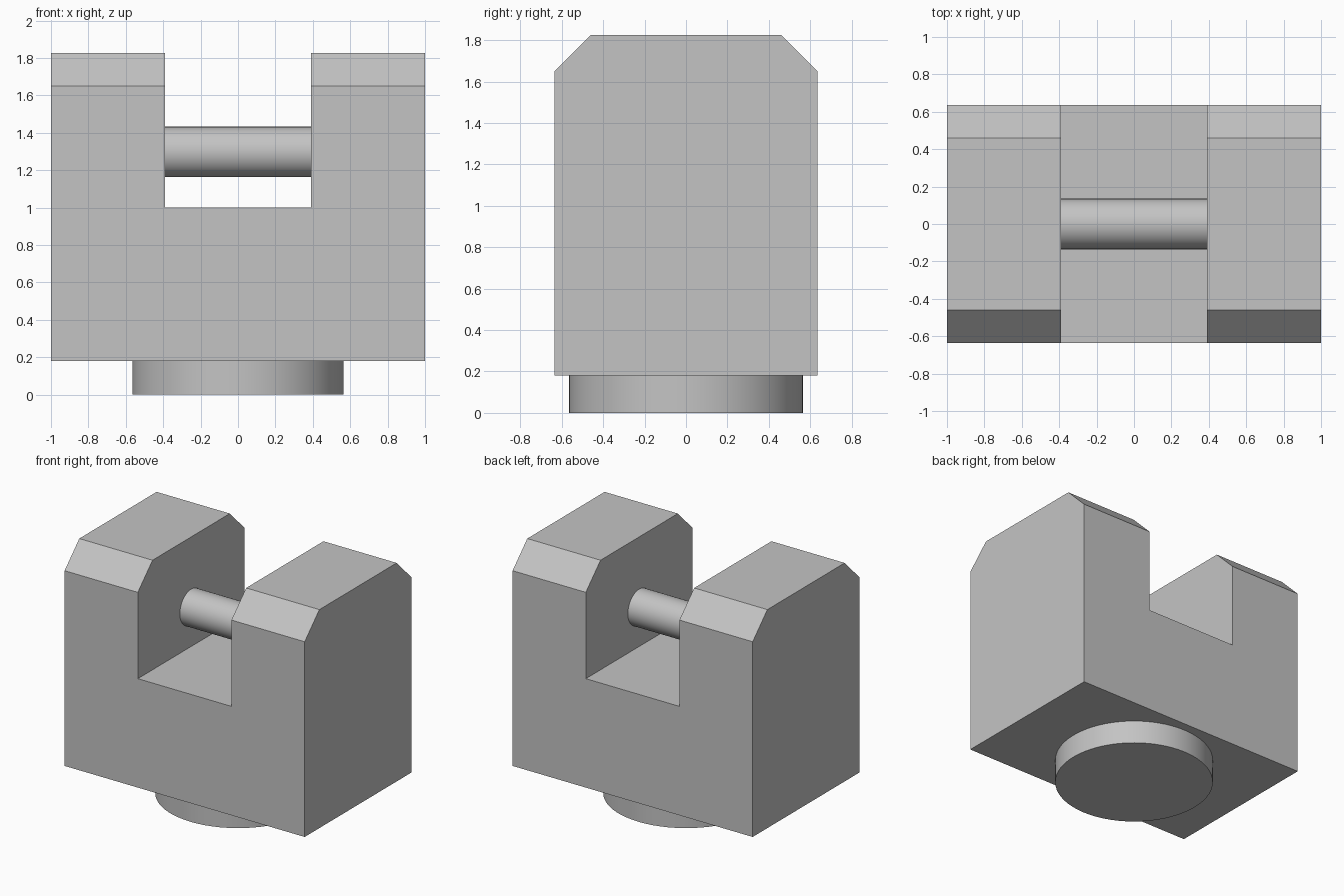
import bpy
import bmesh
import math

cube = bpy.data.objects.get("Cube")
if cube:
    bpy.data.objects.remove(cube, do_unlink=True)

# One plain grey for the whole model
grey = bpy.data.materials.new("light_grey")
grey.use_nodes = True
colour = (0.55, 0.55, 0.55, 1.0)
grey.diffuse_color = colour
grey.node_tree.nodes["Principled BSDF"].inputs["Base Color"].default_value = colour

HALF_X, HALF_Y = 1.0, 0.635
BOTTOM, SLOT_FLOOR, TOP = 0.18, 1.0, 1.825
SLOT_HALF = 0.39
CHAMFER = 0.175


def add_cylinder(name, radius, depth, location, rotation=(0, 0, 0)):
    bpy.ops.mesh.primitive_cylinder_add(
        vertices=64, radius=radius, depth=depth, location=location, rotation=rotation)
    obj = bpy.context.object
    obj.name = name
    obj.data.materials.append(grey)
    bpy.ops.object.shade_smooth_by_angle(angle=math.radians(30))
    return obj


# Forked block: U-shaped profile extruded front to back
right_half = [(HALF_X, BOTTOM), (HALF_X, TOP), (SLOT_HALF, TOP), (SLOT_HALF, SLOT_FLOOR)]
profile = right_half + [(-x, z) for x, z in reversed(right_half)]
bm = bmesh.new()
face = bm.faces.new([bm.verts.new((x, -HALF_Y, z)) for x, z in profile])
extruded = bmesh.ops.extrude_face_region(bm, geom=[face])["geom"]
bmesh.ops.translate(bm, vec=(0, 2 * HALF_Y, 0),
                    verts=[v for v in extruded if isinstance(v, bmesh.types.BMVert)])
bmesh.ops.recalc_face_normals(bm, faces=bm.faces)

# Chamfers along the front and back top edges of both prongs
top_edges = [e for e in bm.edges
             if all(v.co.z > TOP - 0.01 for v in e.verts)
             and abs(e.verts[0].co.y - e.verts[1].co.y) < 0.01]
bmesh.ops.bevel(bm, geom=top_edges, offset=CHAMFER, offset_type='OFFSET',
                segments=1, profile=0.5, affect='EDGES')
bmesh.ops.recalc_face_normals(bm, faces=bm.faces)
mesh = bpy.data.meshes.new("forked_block")
bm.to_mesh(mesh)
bm.free()
mesh.materials.append(grey)
block = bpy.data.objects.new("forked_block", mesh)
bpy.context.collection.objects.link(block)

# Cross pin between the prongs
add_cylinder("cross_pin", 0.135, 2 * SLOT_HALF, (0, 0, 1.297), (0, math.pi / 2, 0))

# Round boss under the block
add_cylinder("round_base", 0.565, BOTTOM, (0, 0, BOTTOM / 2))
